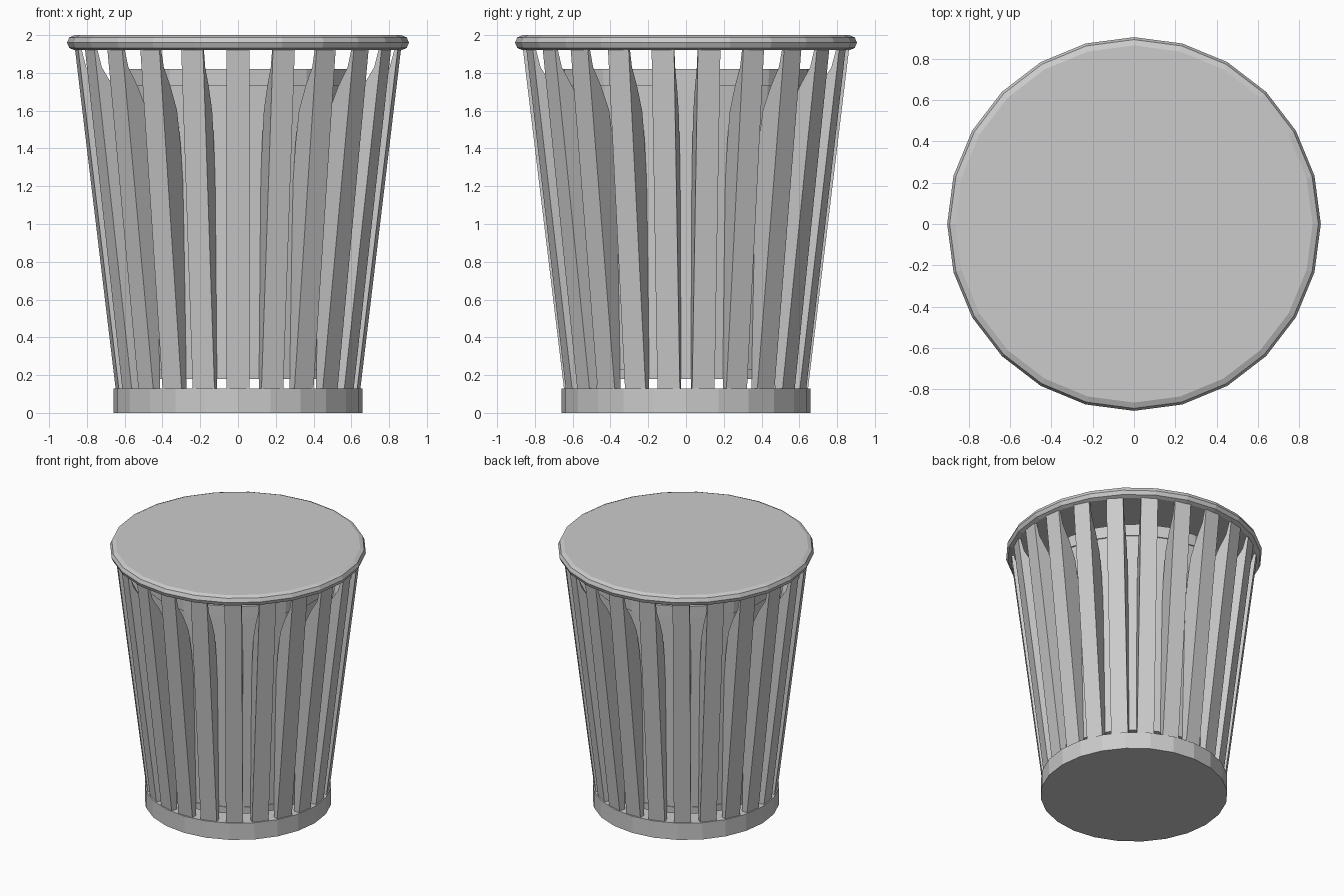
import bpy, bmesh, math
from mathutils import Matrix, Vector

cube = bpy.data.objects.get("Cube")
if cube:
    bpy.data.objects.remove(cube, do_unlink=True)

grey = bpy.data.materials.new("painted grey")
grey.use_nodes = True
colour = (0.6, 0.6, 0.6, 1)
grey.diffuse_color = colour
grey.node_tree.nodes["Principled BSDF"].inputs["Base Color"].default_value = colour


def finish(bm, name):
    bmesh.ops.remove_doubles(bm, verts=bm.verts, dist=0.0001)
    bmesh.ops.recalc_face_normals(bm, faces=bm.faces)
    mesh = bpy.data.meshes.new(name)
    bm.to_mesh(mesh)
    bm.free()
    mesh.materials.append(grey)
    obj = bpy.data.objects.new(name, mesh)
    bpy.context.collection.objects.link(obj)
    return obj


def lathe(name, profile, sides):
    """Revolve (radius, height) points and cap both ends."""
    bm = bmesh.new()
    rings = []
    for r, z in profile:
        angles = [math.tau * i / sides for i in range(sides)]
        rings.append([bm.verts.new((r * math.sin(a), -r * math.cos(a), z)) for a in angles])
    for low, high in zip(rings, rings[1:]):
        for i in range(sides):
            j = (i + 1) % sides
            bm.faces.new((low[i], low[j], high[j], high[i]))
    bm.faces.new(rings[0])
    bm.faces.new(rings[-1])
    return finish(bm, name)


SLATS = 22
HALF_WIDTH = 0.06

# Base ring and flat lid with a rounded rim
lathe("base", [(0.66, 0), (0.66, 0.13)], 24)
lathe("lid", [(0.865, 1.92), (0.893, 1.932), (0.905, 1.96),
              (0.893, 1.988), (0.865, 2.0)], 24)

# Inner bin with a narrow band at each end
lathe("inner_bin", [(0.61, 0.18), (0.612, 0.23), (0.605, 0.23),
                    (0.66, 1.73), (0.668, 1.73), (0.67, 1.82)], SLATS)

# Slats: side profile whose inner edge curves out from the bin to the rim
profile = [(0.645, 0.12), (0.865, 1.94), (0.85, 1.94), (0.82, 1.83), (0.755, 1.73),
           (0.69, 1.6), (0.655, 1.42), (0.63, 1.2), (0.6, 0.19), (0.6, 0.12)]
bm = bmesh.new()
for i in range(SLATS):
    turn = Matrix.Rotation(math.tau * i / SLATS, 3, "Z")
    left, right = [[bm.verts.new(turn @ Vector((x, -r, z))) for r, z in profile]
                   for x in (-HALF_WIDTH, HALF_WIDTH)]
    bm.faces.new(left)
    bm.faces.new(right)
    for a in range(len(profile)):
        b = (a + 1) % len(profile)
        bm.faces.new((left[a], left[b], right[b], right[a]))
finish(bm, "slats")
